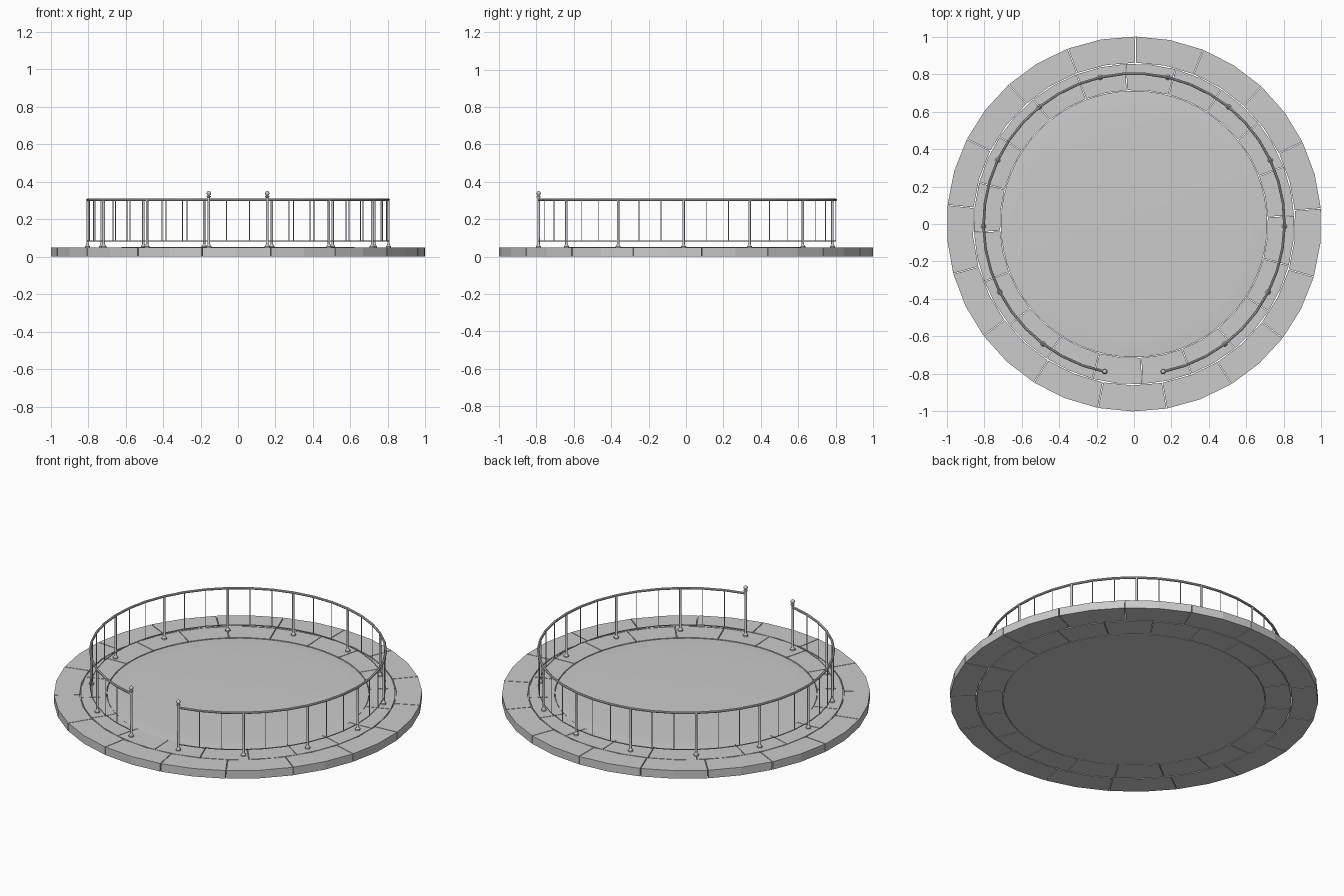
import bpy, bmesh
from math import sin, cos, pi, radians

if "Cube" in bpy.data.objects:
    bpy.data.objects.remove(bpy.data.objects["Cube"])

R = 0.803                      # railing radius
TOP = 0.048                    # paving height
A0, SPAN, BAYS = radians(-78.8), radians(337.6), 13


def finish(name, bm, smooth=False):
    bmesh.ops.recalc_face_normals(bm, faces=bm.faces)
    me = bpy.data.meshes.new(name)
    bm.to_mesh(me)
    bm.free()
    ob = bpy.data.objects.new(name, me)
    bpy.context.collection.objects.link(ob)
    if smooth:
        bpy.context.view_layer.objects.active = ob
        ob.select_set(True)
        bpy.ops.object.shade_smooth_by_angle(angle=radians(40))
        ob.select_set(False)
    return ob


def polar(r, a, z):
    return (r * cos(a), r * sin(a), z)


def loft(bm, rings, cap=True):
    """Join rings of equal vertex count into a tube."""
    rv = [[bm.verts.new(p) for p in ring] for ring in rings]
    n = len(rv[0])
    for a, b in zip(rv, rv[1:]):
        for i in range(n):
            bm.faces.new((a[i], a[(i + 1) % n], b[(i + 1) % n], b[i]))
    if cap:
        bm.faces.new(rv[0][::-1])
        bm.faces.new(rv[-1])


def turned(bm, profile, x=0, y=0, n=10):
    """Solid of revolution from (radius, z) points."""
    loft(bm, [[(x + r * cos(2 * pi * i / n), y + r * sin(2 * pi * i / n), z)
               for i in range(n)] for r, z in profile])


def stone_ring(name, r0, r1, count, start, gap=0.004):
    bm = bmesh.new()
    step = 2 * pi / count
    for k in range(count):
        a, b = radians(start) + k * step, radians(start) + (k + 1) * step
        rings = []
        for t in (0, 0.5, 1):
            def ang(r):
                return a + (b - a) * t + (1 - 2 * t) * gap / 2 / r
            rings.append([polar(r0, ang(r0), 0), polar(r1, ang(r1), 0),
                          polar(r1, ang(r1), TOP), polar(r0, ang(r0), TOP)])
        loft(bm, rings)
    finish(name, bm)


def rail(name, z, rad, sides, segs=BAYS * 3):
    bm = bmesh.new()
    rings = []
    for i in range(segs + 1):
        a = A0 + SPAN * i / segs
        rings.append([polar(R + rad * cos(2 * pi * j / sides), a,
                            z + rad * sin(2 * pi * j / sides)) for j in range(sides)])
    loft(bm, rings)
    finish(name, bm, True)


# Paving: two rings of stones around a slightly crowned floor
stone_ring("outer_paving_stones", 0.861, 1.0, 17, 89.5)
stone_ring("inner_paving_stones", 0.715, 0.855, 20, 93)
bm = bmesh.new()
turned(bm, [(0.711, 0), (0.711, 0.045), (0.67, 0.048), (0.62, 0.05)], n=64)
finish("centre_floor", bm, True)

# Handrail and lower rail
rail("handrail", 0.303, 0.007, 8)
rail("lower_rail", 0.083, 0.003, 6)

# Posts with feet; the two gate posts are taller and carry a ball
foot = [(0.014, TOP - 0.002), (0.014, 0.055), (0.009, 0.06), (0.0065, 0.068)]
ball = [(0.012 * sin(pi * k / 8), 0.338 - 0.012 * cos(pi * k / 8)) for k in range(2, 8)]
posts, gates, bars = bmesh.new(), bmesh.new(), bmesh.new()
for i in range(BAYS * 3 + 1):
    x, y, _ = polar(R, A0 + SPAN * i / (BAYS * 3), 0)
    if i in (0, BAYS * 3):
        turned(gates, foot + [(0.0075, 0.315), (0.011, 0.317), (0.011, 0.322),
                              (0.006, 0.325)] + ball + [(0.001, 0.35)], x, y)
    elif i % 3 == 0:
        turned(posts, foot + [(0.0065, 0.303)], x, y)
    else:
        turned(bars, [(0.0025, 0.083), (0.0025, 0.302)], x, y, 6)
finish("railing_posts", posts, True)
finish("gate_posts", gates, True)
finish("balusters", bars, True)
